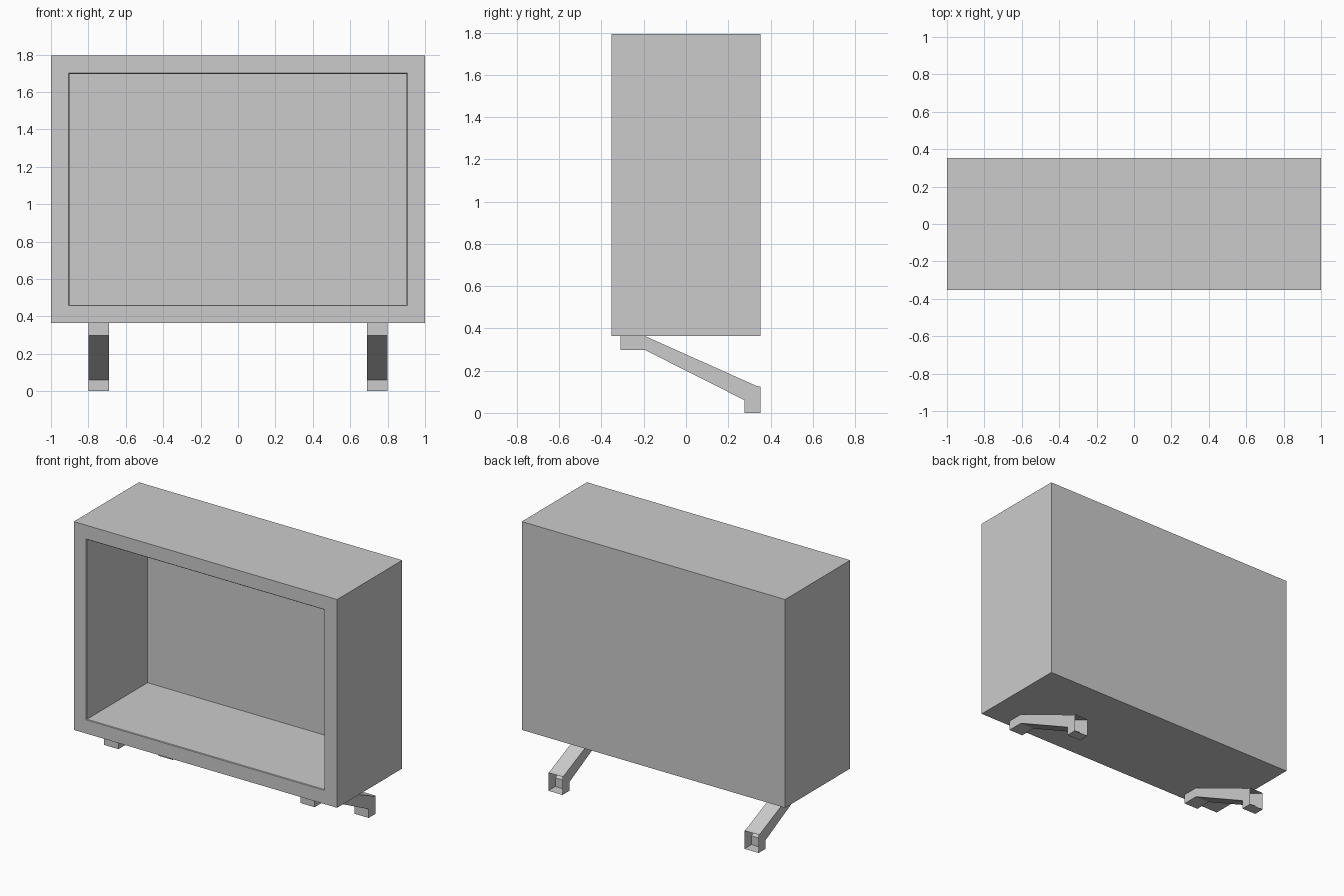
import bpy
import bmesh

cube = bpy.data.objects.get("Cube")
if cube:
    bpy.data.objects.remove(cube, do_unlink=True)

HALF_W, HALF_D = 1.0, 0.353
BOTTOM, TOP = 0.364, 1.794
RIM, CAVITY = 0.098, 0.66

grey = bpy.data.materials.new("light grey")
grey.use_nodes = True
colour = (0.6, 0.6, 0.6, 1)
grey.diffuse_color = colour
grey.node_tree.nodes["Principled BSDF"].inputs["Base Color"].default_value = colour


def finish(bm, name):
    mesh = bpy.data.meshes.new(name)
    bm.to_mesh(mesh)
    bm.free()
    mesh.materials.append(grey)
    obj = bpy.data.objects.new(name, mesh)
    bpy.context.collection.objects.link(obj)
    return obj


# Open-fronted cabinet: inset the front face and push it back
bm = bmesh.new()
bmesh.ops.create_cube(bm, size=1)
for v in bm.verts:
    v.co.x *= 2 * HALF_W
    v.co.y *= 2 * HALF_D
    v.co.z = BOTTOM + (v.co.z + 0.5) * (TOP - BOTTOM)
bm.normal_update()
front = min(bm.faces, key=lambda f: f.calc_center_median().y)
bmesh.ops.inset_region(bm, faces=[front], thickness=RIM, use_even_offset=True)
mouth = list(front.edges)
back = bmesh.ops.extrude_discrete_faces(bm, faces=[front])["faces"][0]
bmesh.ops.translate(bm, verts=back.verts, vec=(0, CAVITY, 0))
bmesh.ops.remove_doubles(bm, verts=bm.verts, dist=0.0001)

# Tiny rounded edge around the opening
lip = [e for e in bm.edges if all(
    v.co.y < -HALF_D + 0.001 and abs(v.co.x) < HALF_W - 0.01 for v in e.verts)]
bmesh.ops.bevel(bm, geom=lip, offset=0.004, segments=1, affect='EDGES')
bmesh.ops.recalc_face_normals(bm, faces=bm.faces)
finish(bm, "cabinet")

# Slanted legs: side profile (y, z) swept across x, hollow at the rear of the foot
PROFILE = [(-0.31, BOTTOM), (-0.195, BOTTOM), (0.335, 0.127), (HALF_D, 0.124),
           (HALF_D, 0), (0.277, 0), (0.277, 0.06), (-0.195, 0.298), (-0.31, 0.298)]


def leg(name, x, width=0.108):
    bm = bmesh.new()
    side = bm.faces.new([bm.verts.new((x - width / 2, y, z)) for y, z in PROFILE])
    swept = bmesh.ops.extrude_face_region(bm, geom=[side])["geom"]
    bmesh.ops.translate(bm, vec=(width, 0, 0),
                        verts=[g for g in swept if isinstance(g, bmesh.types.BMVert)])
    bmesh.ops.recalc_face_normals(bm, faces=bm.faces)
    rear = [f for f in bm.faces if all(v.co.y > HALF_D - 0.001 for v in f.verts)]
    bmesh.ops.delete(bm, geom=rear, context='FACES_ONLY')
    finish(bm, name)


leg("left_leg", 0.745)
leg("right_leg", -0.745)
